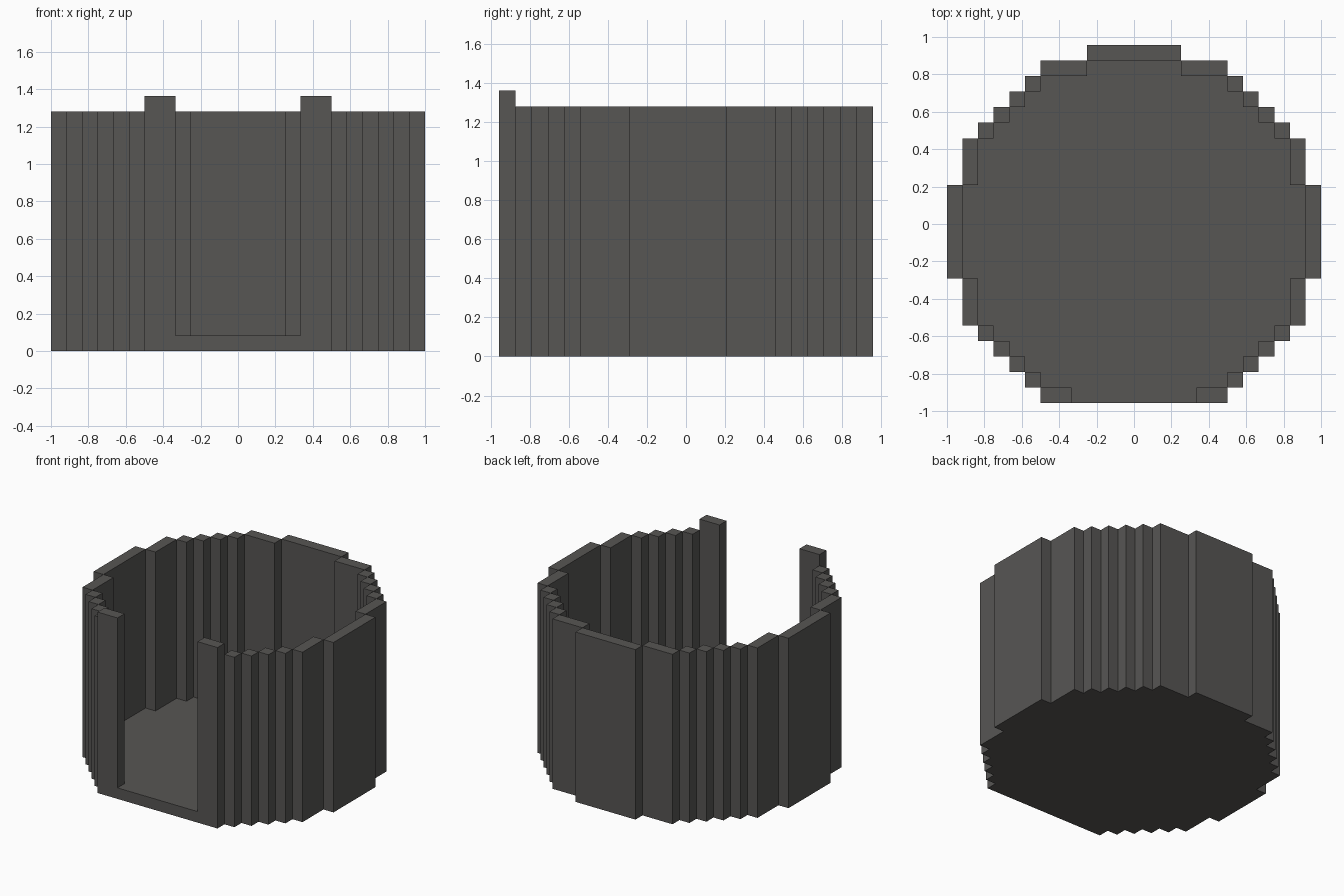
import bpy, bmesh

if "Cube" in bpy.data.objects:
    bpy.data.objects.remove(bpy.data.objects["Cube"])

U = 1 / 12                      # width of one block
FLOOR_H, WALL_H, POST_H = 0.083, 1.28, 1.363

stone = bpy.data.materials.new("dark grey")
stone.diffuse_color = (0.095, 0.092, 0.088, 1)
stone.use_nodes = True
stone.node_tree.nodes["Principled BSDF"].inputs["Base Color"].default_value = stone.diffuse_color

# stepped ring: (y start, y end, outer half width) in blocks, front to back
ROWS = [(-10.5, -9.5, 7), (-9.5, -8.5, 8), (-8.5, -7.5, 9), (-7.5, -6.5, 10),
        (-6.5, -3.5, 11), (-3.5, 2.5, 12), (2.5, 5.5, 11), (5.5, 6.5, 10),
        (6.5, 7.5, 9), (7.5, 8.5, 8), (8.5, 9.5, 7)]


def prism(name, outline, height):
    """Extrude a plan outline, given in blocks, up from the ground."""
    bm = bmesh.new()
    face = bm.faces.new([bm.verts.new((x * U, y * U, 0)) for x, y in outline])
    top = bmesh.ops.extrude_face_region(bm, geom=[face])["geom"]
    for v in top:
        if isinstance(v, bmesh.types.BMVert):
            v.co.z = height
    bmesh.ops.recalc_face_normals(bm, faces=bm.faces[:])
    mesh = bpy.data.meshes.new(name)
    bm.to_mesh(mesh)
    bm.free()
    mesh.materials.append(stone)
    bpy.context.collection.objects.link(bpy.data.objects.new(name, mesh))


def box(name, x0, x1, y0, y1, height):
    prism(name, [(x0, y0), (x1, y0), (x1, y1), (x0, y1)], height)


# floor slab filling the inside of the ring, out to the doorway and back wall
inner = [(-11.5, -10.5, 4)] + [(a, b, w - 1) for a, b, w in ROWS] + [(9.5, 10.5, 3)]
right = [(w, y) for a, b, w in inner for y in (a, b)]
prism("floor", right + [(-x, y) for x, y in reversed(right)], FLOOR_H)

# side walls, rear corners and taller doorway posts on both sides
for side, s in (("right", 1), ("left", -1)):
    for i, (a, b, w) in enumerate(ROWS):
        box(f"{side}_wall_{i}", s * (w - 1), s * w, a, b, WALL_H)
    box(f"{side}_rear_wall", s * 3, s * 6, 9.5, 10.5, WALL_H)
    box(f"{side}_door_post", s * 4, s * 6, -11.5, -10.5, POST_H)

# back wall
box("back_wall", -3, 3, 10.5, 11.5, WALL_H)
